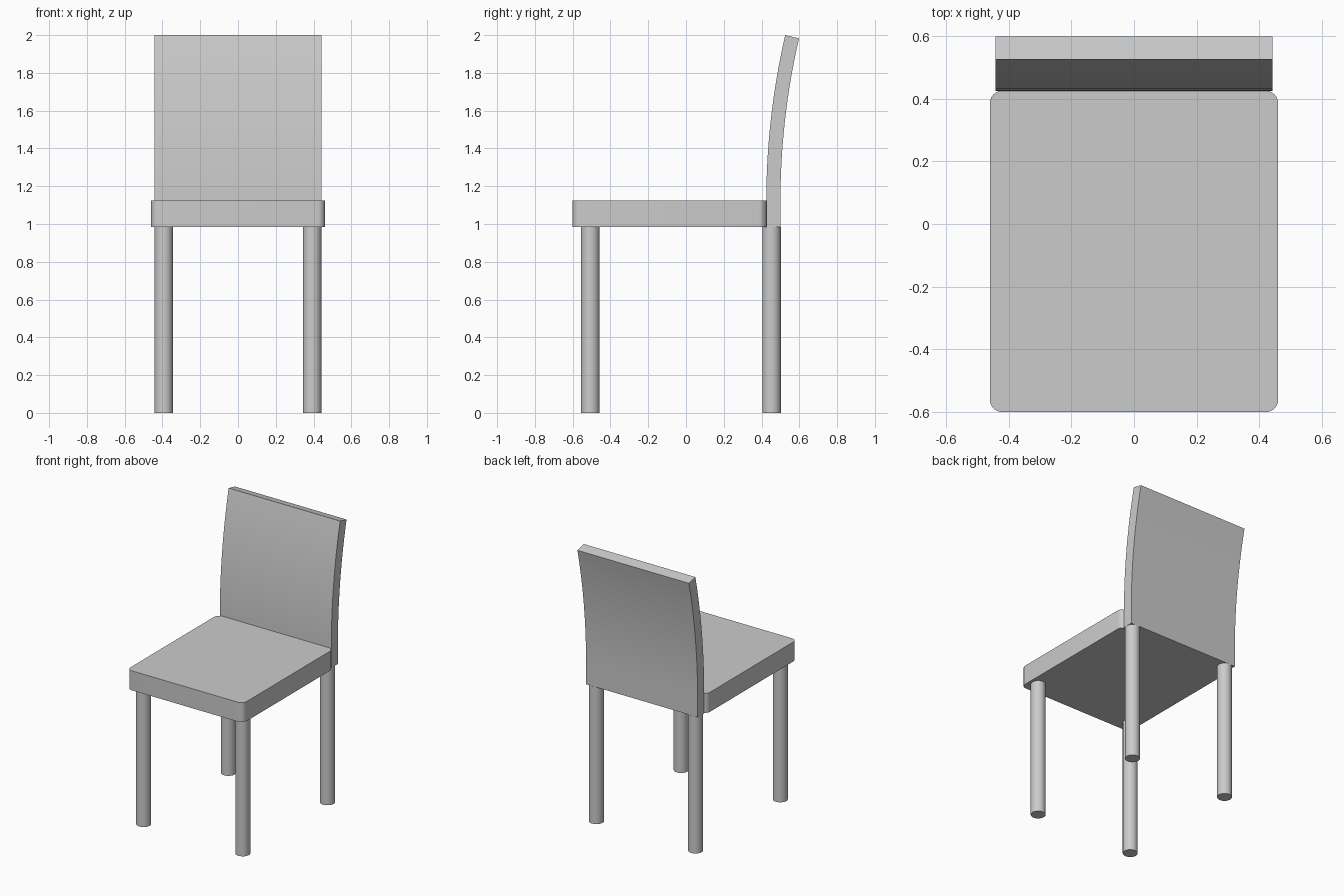
import bpy, bmesh
from math import sin, cos, pi, radians

if "Cube" in bpy.data.objects:
    bpy.data.objects.remove(bpy.data.objects["Cube"])

SEAT_BOTTOM, SEAT_TOP = 0.985, 1.125


def finish(bm, name):
    bmesh.ops.recalc_face_normals(bm, faces=bm.faces)
    mesh = bpy.data.meshes.new(name)
    bm.to_mesh(mesh)
    bm.free()
    obj = bpy.data.objects.new(name, mesh)
    bpy.context.collection.objects.link(obj)
    bpy.ops.object.select_all(action='DESELECT')
    obj.select_set(True)
    bpy.context.view_layer.objects.active = obj
    bpy.ops.object.shade_smooth_by_angle(angle=radians(30))
    return obj


def extrude_profile(name, points, offset):
    bm = bmesh.new()
    face = bm.faces.new([bm.verts.new(p) for p in points])
    res = bmesh.ops.extrude_face_region(bm, geom=[face])
    verts = [v for v in res["geom"] if isinstance(v, bmesh.types.BMVert)]
    bmesh.ops.translate(bm, verts=verts, vec=offset)
    return finish(bm, name)


# Seat: slab with rounded vertical corners
def rounded_rect(x0, x1, y0, y1, r, z, steps=6):
    corners = [(x1 - r, y1 - r), (x0 + r, y1 - r), (x0 + r, y0 + r), (x1 - r, y0 + r)]
    pts = []
    for i, (cx, cy) in enumerate(corners):
        for s in range(steps + 1):
            a = (i + s / steps) * pi / 2
            pts.append((cx + r * cos(a), cy + r * sin(a), z))
    return pts


extrude_profile("seat", rounded_rect(-0.46, 0.46, -0.6, 0.425, 0.04, SEAT_BOTTOM),
                (0, 0, SEAT_TOP - SEAT_BOTTOM))

# Backrest: straight at the seat, then arcing backwards
HALF_W, FRONT_Y, THICK, START_Z = 0.442, 0.425, 0.075, 1.12
RADIUS, LEAN, STEPS = 3.91, radians(13), 16


def arc(radius):
    cy = FRONT_Y + RADIUS
    angles = [LEAN * i / STEPS for i in range(STEPS + 1)]
    return [(-HALF_W, cy - radius * cos(a), START_Z + radius * sin(a)) for a in angles]


front = [(-HALF_W, FRONT_Y, SEAT_BOTTOM)] + arc(RADIUS)
rear = [(-HALF_W, FRONT_Y + THICK, SEAT_BOTTOM)] + arc(RADIUS - THICK)
extrude_profile("backrest", front + rear[::-1], (2 * HALF_W, 0, 0))

# Legs: four round posts
for row, y in (("front", -0.507), ("back", 0.453)):
    for side, x in (("left", -0.393), ("right", 0.393)):
        bm = bmesh.new()
        bmesh.ops.create_cone(bm, cap_ends=True, segments=32, radius1=0.049,
                              radius2=0.049, depth=SEAT_BOTTOM)
        leg = finish(bm, f"{row}_leg_{side}")
        leg.location = (x, y, SEAT_BOTTOM / 2)
